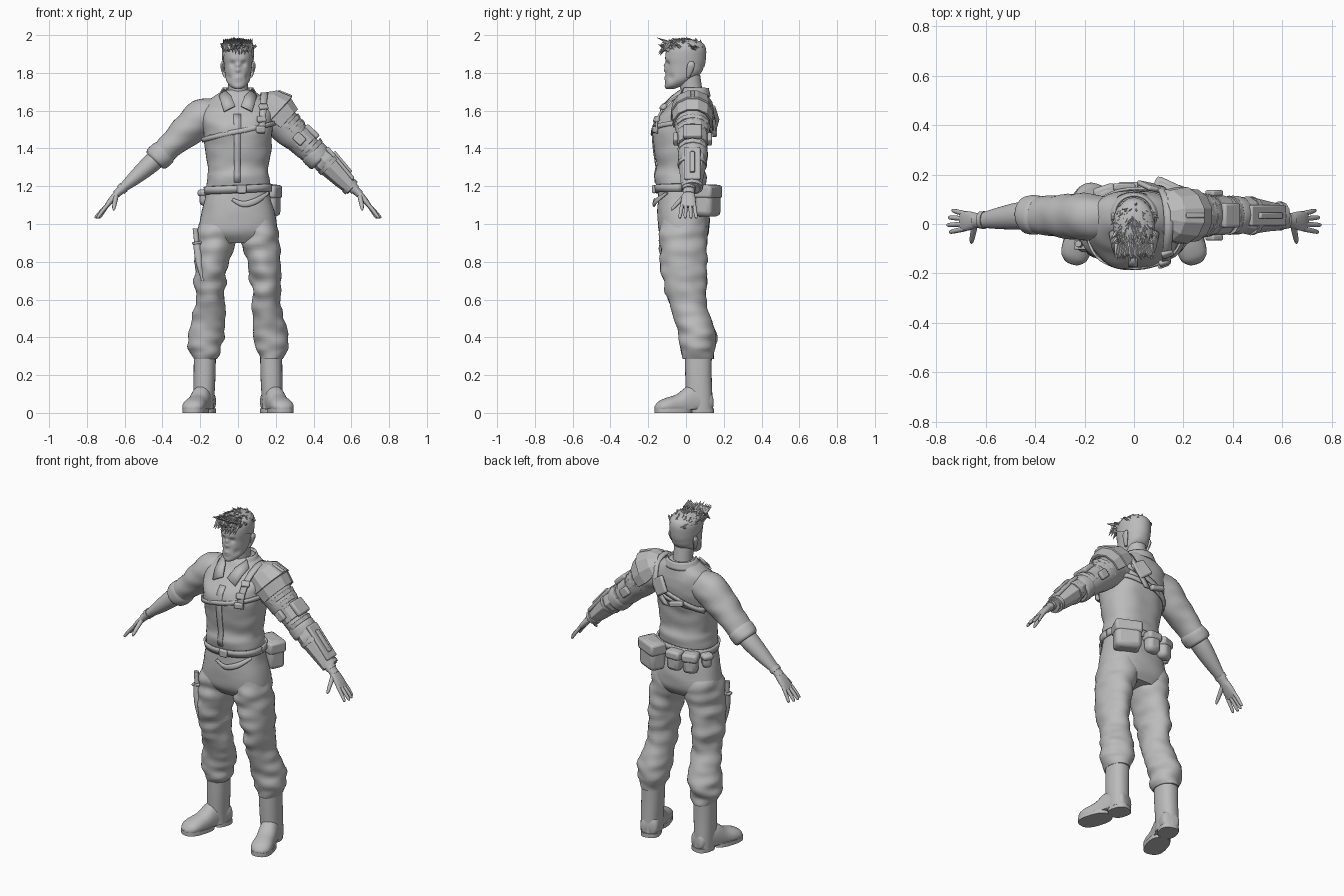
import bpy, bmesh, math, random
from mathutils import Vector, Matrix, noise

random.seed(4)
if "Cube" in bpy.data.objects:
    bpy.data.objects.remove(bpy.data.objects["Cube"])
GREY = bpy.data.materials.new("plain grey")
GREY.use_nodes = True
GREY.diffuse_color = (0.5, 0.5, 0.5, 1)
GREY.node_tree.nodes["Principled BSDF"].inputs["Base Color"].default_value = (0.5, 0.5, 0.5, 1)
X, Y, Z = Vector((1, 0, 0)), Vector((0, 1, 0)), Vector((0, 0, 1))

def finish(name, bm, flat=False, thick=0, bevel=0):
    bmesh.ops.recalc_face_normals(bm, faces=bm.faces)
    me = bpy.data.meshes.new(name)
    bm.to_mesh(me)
    bm.free()
    me.materials.append(GREY)
    ob = bpy.data.objects.new(name, me)
    bpy.context.collection.objects.link(ob)
    if thick:
        mod = ob.modifiers.new("Thickness", 'SOLIDIFY')
        mod.thickness, mod.offset = thick, 0
    if bevel:
        mod = ob.modifiers.new("Bevel", 'BEVEL')
        mod.width, mod.segments = bevel, 2
    if not flat:
        bpy.ops.object.select_all(action='DESELECT')
        ob.select_set(True)
        bpy.context.view_layer.objects.active = ob
        bpy.ops.object.shade_smooth_by_angle(angle=math.radians(40))
    return ob

def spline(rows, steps):
    """Catmull-Rom interpolation of number rows."""
    out = []
    for i in range(len(rows) - 1):
        quad = [rows[min(max(i + k, 0), len(rows) - 1)] for k in (-1, 0, 1, 2)]
        for t in [s / steps for s in range(steps)]:
            out.append([q + t / 2 * (r - p + t * (2 * p - 5 * q + 4 * r - w + t * (3 * q - p - 3 * r + w)))
                        for p, q, r, w in zip(*quad)])
    return out + [list(rows[-1])]

def power(value, p):
    return math.copysign(abs(value) ** (2 / p), value)

def loft(name, rings, axis=None, arc=(0, 360), segs=28, steps=4, p=2, wrinkle=0, post=None, **kw):
    """Skin over elliptical rings (x, y, z, a, b); a partial arc makes a shell."""
    rows = spline(rings, steps)
    full = arc[1] - arc[0] >= 360
    count = segs if full else segs + 1
    bm, grid = bmesh.new(), []
    for i, row in enumerate(rows):
        u, v = X, (Y if axis == 'Z' else Z)
        if not axis:
            t = (Vector(rows[min(i + 1, len(rows) - 1)][:3]) - Vector(rows[max(i - 1, 0)][:3])).normalized()
            v = (Y - t * t.y).normalized()
            u = t.cross(v)
            u = -u if u.z < 0 else u
        ring = []
        for k in range(count):
            th = math.radians(arc[0] + (arc[1] - arc[0]) * k / segs)
            off = u * row[3] * power(math.cos(th), p) + v * row[4] * power(math.sin(th), p)
            co = Vector(row[:3]) + off
            if wrinkle:
                co += off.normalized() * wrinkle * noise.noise(Vector((co.x * 9, co.y * 9, co.z * 18)))
            ring.append(bm.verts.new(post(co) if post else co))
        grid.append(ring)
    for lo, hi in zip(grid, grid[1:]):
        for k in range(segs):
            n = (k + 1) % count
            bm.faces.new((lo[k], lo[n], hi[n], hi[k]))
    if full:
        bm.faces.new(grid[0])
        bm.faces.new(grid[-1])
    return finish(name, bm, **kw)

def box(name, loc, size, rot=(0, 0, 0), bevel=0.008):
    bm = bmesh.new()
    rx, ry, rz = (Matrix.Rotation(math.radians(r), 4, a) for r, a in zip(rot, "XYZ"))
    bmesh.ops.create_cube(bm, size=1, matrix=Matrix.Translation(loc) @ rz @ ry @ rx @ Matrix.Diagonal((*size, 1)))
    finish(name, bm, bevel=bevel)

def ribbon(name, pairs, thick=0.01):
    """Strip between pairs of edge points."""
    bm = bmesh.new()
    edges = [(bm.verts.new(a), bm.verts.new(b)) for a, b in pairs]
    for (a, b), (c, d) in zip(edges, edges[1:]):
        bm.faces.new((a, b, d, c))
    finish(name, bm, thick=thick)

def sculpt(ob, dents):
    """Soft pushes: (centre, radius, offset)."""
    for v in ob.data.vertices:
        v.co += sum((Vector(o) * math.exp(-((v.co - Vector(c)).length / r) ** 2) for c, r, o in dents), Vector())

def upright(table):
    """Level rings from (height, half width, front, back)."""
    return [(0, (f + b) / 2, z, w, (b - f) / 2) for z, w, f, b in table]

# Shirt body
TORSO = upright([(1.14, .160, -.14, .10), (1.20, .168, -.155, .105), (1.25, .165, -.165, .11),
                 (1.30, .160, -.155, .10), (1.40, .175, -.17, .115), (1.47, .182, -.175, .125), (1.54, .19, -.165, .135),
                 (1.60, .19, -.12, .135), (1.65, .16, -.07, .13), (1.69, .105, -.04, .115), (1.71, .07, -.02, .10)])
shirt = loft("shirt_body", TORSO, 'Z', segs=48, steps=5, p=2.3, wrinkle=.007)
sculpt(shirt, [((s * .08, -.17, 1.5), .06, (0, -.008, 0)) for s in (1, -1)] + [((0, .13, 1.4), .1, (0, -.012, 0))])

def on_torso(z, deg, off):
    i = max(k for k, ring in enumerate(TORSO[:-1]) if ring[2] <= z)
    lo, hi = TORSO[i], TORSO[i + 1]
    _, y, _, a, b = Vector(lo).lerp(Vector(hi), (z - lo[2]) / (hi[2] - lo[2]))
    th = math.radians(deg)
    return Vector(((a + off) * power(math.cos(th), 2.3), y + (b + off) * power(math.sin(th), 2.3), z))

# Straps, belt and placket following the shirt
for name, z, rise, width, off, arc in [("chest_strap", 1.49, .045, .025, .008, (0, 361)),
                                       ("back_strap", 1.52, .09, .03, .010, (30, 151)),
                                       ("waist_belt", 1.185, .008, .04, .010, (0, 361))]:
    ribbon(name, [[on_torso(z + rise * math.cos(math.radians(a)) + s * width, a, off) for s in (-.5, .5)]
                  for a in range(*arc, 6)])
ribbon("placket", [[on_torso(z / 100, a, .004) for a in (-95, -87)] for z in range(122, 162, 4)], .006)
path = spline([(.125, -.155, 1.48), (.13, -.15, 1.56), (.135, -.09, 1.645), (.14, 0, 1.69),
               (.13, .10, 1.665), (.10, .148, 1.56), (.03, .15, 1.46)], 4)
ribbon("shoulder_strap", [(Vector(c) - X * .018, Vector(c) + X * .018) for c in path], .012)
for i, loc in enumerate([(.12, -.165, 1.50), (.125, -.155, 1.555), (.135, -.12, 1.62)]):
    box(f"chest_buckle_{i}", loc, (.05, .022, .035), (-20 * i, 0, 20))
box("small_strap_buckle", (-.14, -.125, 1.46), (.03, .02, .03), (0, 0, -35))
box("back_plate", (.07, .15, 1.565), (.09, .022, .10), (8, 35, -12), .01)
box("back_buckle", (-.04, .15, 1.485), (.09, .03, .03), (0, 15, 0))
box("belt_buckle", (.02, -.17, 1.185), (.05, .02, .045))
loft("hanging_belt", [(-.03, -.165, 1.13, .008, .006), (.03, -.17, 1.105, .016, .007),
                      (.10, -.155, 1.125, .016, .007), (.16, -.10, 1.165, .008, .006)], segs=10)

# Collar, neck and head
loft("collar_stand", [(0, .035, 1.68, .088, .08), (0, .04, 1.715, .078, .075)], 'Z', (-35, 215), steps=3, thick=.009)
loft("collar_fold", [(0, .04, 1.72, .078, .076), (0, .035, 1.675, .105, .092)], 'Z', (-40, 220), steps=3, thick=.008)
loft("neck", [(0, .035, 1.62, .07, .065), (0, .03, 1.70, .055, .058), (0, .015, 1.79, .055, .06)], 'Z')
HEAD = upright([(1.716, .018, -.102, -.06), (1.73, .042, -.108, -.025), (1.76, .062, -.108, .03),
                (1.80, .070, -.106, .08), (1.84, .074, -.106, .095), (1.88, .078, -.110, .10),
                (1.92, .078, -.104, .10), (1.95, .066, -.085, .085), (1.972, .03, -.035, .04)])
head = loft("head", HEAD, 'Z', segs=64, steps=8, p=2.25)
sculpt(head, [((0, -.115, 1.815), .012, (0, -.022, -.002)), ((0, -.11, 1.84), .011, (0, -.014, 0)),
              ((0, -.11, 1.77), .016, (0, -.009, 0)), ((0, -.11, 1.765), .006, (0, .005, 0)),
              ((0, -.105, 1.725), .02, (0, -.005, 0))])
for s, side in ((1, "left"), (-1, "right")):
    sculpt(head, [((s * .031, -.105, 1.848), .016, (0, .012, 0)), ((s * .030, -.11, 1.872), .014, (0, -.004, 0)),
                  ((s * .05, -.08, 1.775), .02, (-s * .007, .003, 0))])
    loft(side + "_ear", [(s * .066, .010, 1.775, .008, .008), (s * .076, .018, 1.80, .009, .015),
                         (s * .084, .026, 1.84, .010, .021), (s * .080, .028, 1.86, .006, .010)], 'Z', segs=14)
    ribbon(side + "_collar_flap", [((s * .075, -.02, 1.715), (s * .10, -.035, 1.675)),
                                   ((s * .035, -.075, 1.675), (s * .09, -.09, 1.645)),
                                   ((s * .015, -.125, 1.625), (s * .075, -.135, 1.595))], .009)

# Cropped hair and tufts
cap = loft("hair_cap", [(x, y, z + .006, a + .007, b + .006) for x, y, z, a, b in HEAD[3:]], 'Z', segs=48)
bm = bmesh.new()
bm.from_mesh(cap.data)
bmesh.ops.bisect_plane(bm, geom=bm.verts[:] + bm.edges[:] + bm.faces[:], plane_co=(0, 0, 1.868),
                       plane_no=(0, .4, 1), clear_inner=True)
bm.to_mesh(cap.data)
bm.clear()

def tuft(base, way, length):
    m = Matrix.Translation(base) @ Vector(way).to_track_quat('Z', 'Y').to_matrix().to_4x4()
    m = m @ Matrix.Translation((0, 0, length / 2 - .008))
    bmesh.ops.create_cone(bm, cap_ends=True, segments=5, radius1=.013, radius2=.001, depth=length, matrix=m)

for i in range(230):
    x, y = random.uniform(-.072, .072), random.uniform(-.115, .085)
    d = (x / .08) ** 2 + ((y + .01) / .115) ** 2
    if d < .97:
        way = (x * 7 + random.uniform(-.6, .6), -1 + random.uniform(-.3, .3) + max(y, 0) * 8, .45)
        tuft((x, y, 1.908 + .062 * math.sqrt(1 - d)), way, random.uniform(.03, .05))
for x in [-.068 + .009 * i for i in range(16)]:
    tuft((x, -.095, 1.95), (x * 2 + random.uniform(-.4, .3), -.55, random.uniform(-1, -.3)), random.uniform(.05, .08))
    tuft((x, -.09, 1.958), (x * 3, -1, .45), random.uniform(.05, .08))
finish("hair_tufts", bm, flat=True)

# Trousers, and boots turned outwards about the ankle
loft("trouser_hips", upright([(1.20, .162, -.14, .095), (1.12, .178, -.15, .11), (1.02, .203, -.15, .125),
                              (.95, .205, -.14, .12), (.90, .17, -.10, .09)]), 'Z', segs=40, p=2.4, wrinkle=.005)
LEG = [(.105, -.01, 1.04, .09, .11), (.112, -.012, .97, .102, .125), (.118, -.014, .90, .103, .126),
       (.135, -.014, .80, .09, .122), (.148, -.005, .70, .082, .113), (.148, .003, .60, .075, .10),
       (.157, .035, .50, .085, .094), (.167, .058, .42, .094, .098), (.172, .06, .36, .088, .097),
       (.172, .06, .32, .076, .09), (.173, .063, .285, .062, .08)]
for s, side in ((1, "left"), (-1, "right")):
    loft(side + "_trouser_leg", [(s * r[0], *r[1:]) for r in LEG], 'Z', segs=36, steps=6, wrinkle=.016)
    loft(side + "_boot_shaft", [(s * .175, .065, .33, .058, .072), (s * .177, .066, .2, .058, .07),
                                (s * .18, .07, .08, .055, .07), (s * .18, .07, .02, .054, .072)], 'Z', p=2.3)
    turn = Matrix.Translation((s * .18, .07, 0)) @ Matrix.Rotation(s * .3, 4, 'Z')
    loft(side + "_boot_foot", [(0, .07, .05, .03, .03), (0, .05, .06, .052, .06), (0, -.05, .06, .054, .085),
                               (0, -.12, .04, .056, .06), (0, -.18, .035, .06, .045), (0, -.22, .03, .05, .032),
                               (0, -.243, .025, .02, .012)], 'Y', p=2.2,
         post=lambda co: turn @ Vector((co.x, co.y, max(co.z, .018))))
    for part, y, w, l in (("sole", -.145, .062, .10), ("heel", .015, .055, .062)):
        loft(f"{side}_boot_{part}", [(0, y, 0, w, l), (0, y, .024, w, l)], 'Z', steps=1, p=2.6, post=lambda co: turn @ co)

# Arms and hands
SLEEVE = [(.10, .03, 1.59, .075, .08), (.19, .03, 1.565, .095, .095), (.27, .033, 1.495, .086, .088),
          (.35, .036, 1.42, .072, .078), (.425, .036, 1.35, .062, .07)]
CUFF = [(.385, .036, 1.388, .066, .073), (.40, .036, 1.373, .073, .079), (.43, .036, 1.345, .07, .077),
        (.44, .036, 1.335, .06, .066)]
FOREARM = [(.38, .036, 1.39, .05, .055), (.46, .033, 1.32, .05, .056), (.54, .024, 1.25, .039, .045),
           (.61, .016, 1.19, .024, .032), (.645, .014, 1.157, .022, .030)]
PALM = [(.625, .014, 1.175, .018, .024), (.65, .014, 1.15, .018, .034), (.68, .012, 1.115, .015, .040),
        (.70, .01, 1.09, .010, .037)]
THUMB = [(.645, -.005, 1.15, .013, .013), (.652, -.04, 1.115, .012, .011), (.657, -.068, 1.085, .009, .009),
         (.658, -.078, 1.072, .003, .003)]
FINGERS = [("little", .042, .054, .735), ("ring", .022, .026, .75), ("middle", 0, -.004, .755), ("index", -.02, -.032, .745)]
for s, side in ((1, "left"), (-1, "right")):
    def arm(part, rings, **kw):
        loft(f"{side}_{part}", [(s * r[0], *r[1:]) for r in rings], **kw)
    arm("sleeve", SLEEVE, wrinkle=.009, steps=5)
    arm("sleeve_cuff", CUFF, wrinkle=.006)
    arm("forearm", FOREARM)
    arm("palm", PALM, segs=20, p=2.4)
    arm("wristband", [(.605, .016, 1.195, .029, .036), (.622, .016, 1.18, .028, .035)], steps=1)
    arm("thumb", THUMB, segs=10, steps=3)
    for finger, y0, y1, x in FINGERS:
        arm(finger + "_finger", [(.685, y0, 1.108, .010, .010), ((.685 + x) / 2, (y0 + y1) / 2, 1.072, .010, .010),
                                 (x - .004, y1, 1.037, .008, .008), (x, y1, 1.031, .003, .003)], segs=10, steps=3)

# Armour on the left arm, measured along the upper arm
def along(t, a=0, b=0, lift=0):
    return (.2 + .73 * t + .68 * lift, .035, 1.57 - .68 * t + .73 * lift, a, b)

HARD = dict(steps=1, flat=True, bevel=.003)
for name, rings in [("top", [along(-.12, .055, .06), along(-.085, .102, .10), along(-.005, .132, .112)]),
                    ("lower", [along(-.005, .122, .106), along(.06, .104, .10)])]:
    loft("shoulder_guard_" + name, rings, arc=(-105, 105), segs=7, thick=.014, **HARD)
for i, (lo, hi, r) in enumerate([(.075, .10, .092), (.115, .14, .086), (.155, .23, .08), (.25, .275, .077)]):
    loft(f"upper_arm_band_{i}", [along(lo, r, r + .004), along(hi, r - .006, r)], segs=12, **HARD)
box("elbow_guard", along(.195, lift=.072)[:3], (.09, .10, .03), (0, 43, 0), .01)
box("shoulder_ridge", along(-.045, lift=.118)[:3], (.08, .02, .02), (0, 21, 0), .005)
for i, y in enumerate((-.055, .125)):
    box(f"arm_side_buckle_{i}", (.325, y, 1.45), (.06, .025, .05), (0, 43, 0))
loft("forearm_guard", [(.425, .036, 1.365, .057, .072), (.46, .035, 1.33, .064, .078), (.555, .03, 1.235, .05, .06),
                       (.605, .026, 1.185, .038, .052)], segs=8, **HARD)
box("forearm_plate", (.54, .034, 1.32), (.22, .085, .022), (0, 50, 0), .008)
box("forearm_ridge", (.553, .034, 1.328), (.14, .025, .018), (0, 50, 0), .005)
for name, x, z, r in (("upper", .47, 1.32, .066), ("lower", .585, 1.205, .046)):
    loft(name + "_forearm_strap", [(x, .033, z, r, r + .013), (x + .016, .033, z - .016, r, r + .011)], segs=12, steps=1)

# Belt pouches
for name, x, y, z, w, d, h, yaw in [("left_pouch", .145, .115, 1.125, .15, .10, .17, -25),
                                    ("back_pouch_inner", -.02, .132, 1.135, .085, .07, .125, 0),
                                    ("back_pouch_outer", -.115, .118, 1.135, .085, .07, .125, 18),
                                    ("right_pouch", -.175, .05, 1.14, .055, .06, .09, 60)]:
    box(name, (x, y, z), (w, d, h), (0, 0, yaw), .025)
    box(name + "_flap", (x, y, z + h * .27), (w + .008, d + .008, h * .42), (0, 0, yaw), .015)

# Sheathed knife on the right thigh
loft("knife_sheath", [(-.218, -.085, .90, .02, .016), (-.205, -.10, .80, .02, .014), (-.185, -.105, .70, .009, .008)],
     'Z', segs=12, steps=3)
loft("knife_handle", [(-.226, -.08, .975, .014, .013), (-.218, -.085, .89, .013, .012)], 'Z', segs=12, steps=2)
box("knife_guard", (-.218, -.085, .90), (.05, .036, .014), (0, -8, 0), .004)
